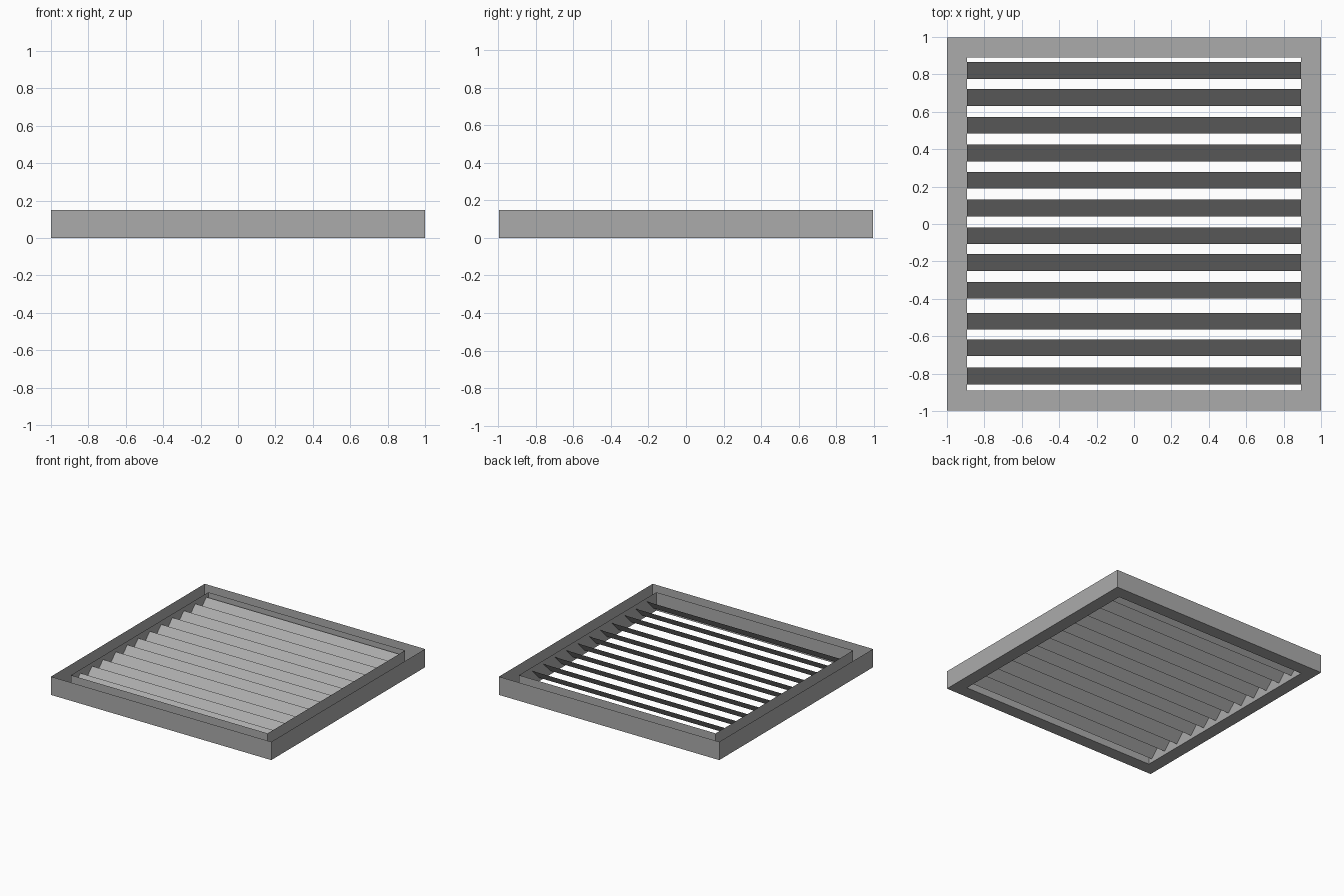
import bpy, bmesh

if "Cube" in bpy.data.objects:
    bpy.data.objects.remove(bpy.data.objects["Cube"])

H = 0.15                             # frame height
OUT_X, OUT_Y = 1.0, 0.997            # outer half sizes
INN_X, INN_Y = 0.893, 0.891          # opening half sizes

grey = bpy.data.materials.new("dark_grey")
grey.diffuse_color = (0.41, 0.41, 0.41, 1)
grey.use_nodes = True
grey.node_tree.nodes["Principled BSDF"].inputs["Base Color"].default_value = grey.diffuse_color


def make_object(name, bm):
    mesh = bpy.data.meshes.new(name)
    bm.to_mesh(mesh)
    bm.free()
    mesh.materials.append(grey)
    ob = bpy.data.objects.new(name, mesh)
    bpy.context.collection.objects.link(ob)
    return ob


# Frame: sheet channel, open on top (outer wall, floor, inner wall)
bm = bmesh.new()
corners = [(-1, -1), (1, -1), (1, 1), (-1, 1)]
profile = [(OUT_X, OUT_Y, H), (OUT_X, OUT_Y, 0), (INN_X, INN_Y, 0), (INN_X, INN_Y, H)]
rings = [[bm.verts.new((cx * rx, cy * ry, z)) for cx, cy in corners]
         for rx, ry, z in profile]
for a, b in zip(rings, rings[1:]):
    for i in range(4):
        j = (i + 1) % 4
        bm.faces.new((a[i], b[i], b[j], a[j]))
bmesh.ops.recalc_face_normals(bm, faces=bm.faces)
make_object("frame", bm)

# Louvre slats: thin sheets tilted 45 degrees, high edge towards the back
slat_y = [0.820, 0.676, 0.528, 0.380, 0.234, 0.086,
          -0.063, -0.205, -0.354, -0.520, -0.662, -0.813]
HALF, MID = 0.045, 0.075
for n, y in enumerate(slat_y):
    bm = bmesh.new()
    bm.faces.new([bm.verts.new((sx * INN_X, y + s * HALF, MID + s * HALF))
                  for sx, s in ((-1, -1), (1, -1), (1, 1), (-1, 1))])
    make_object(f"slat_{n + 1}", bm)
